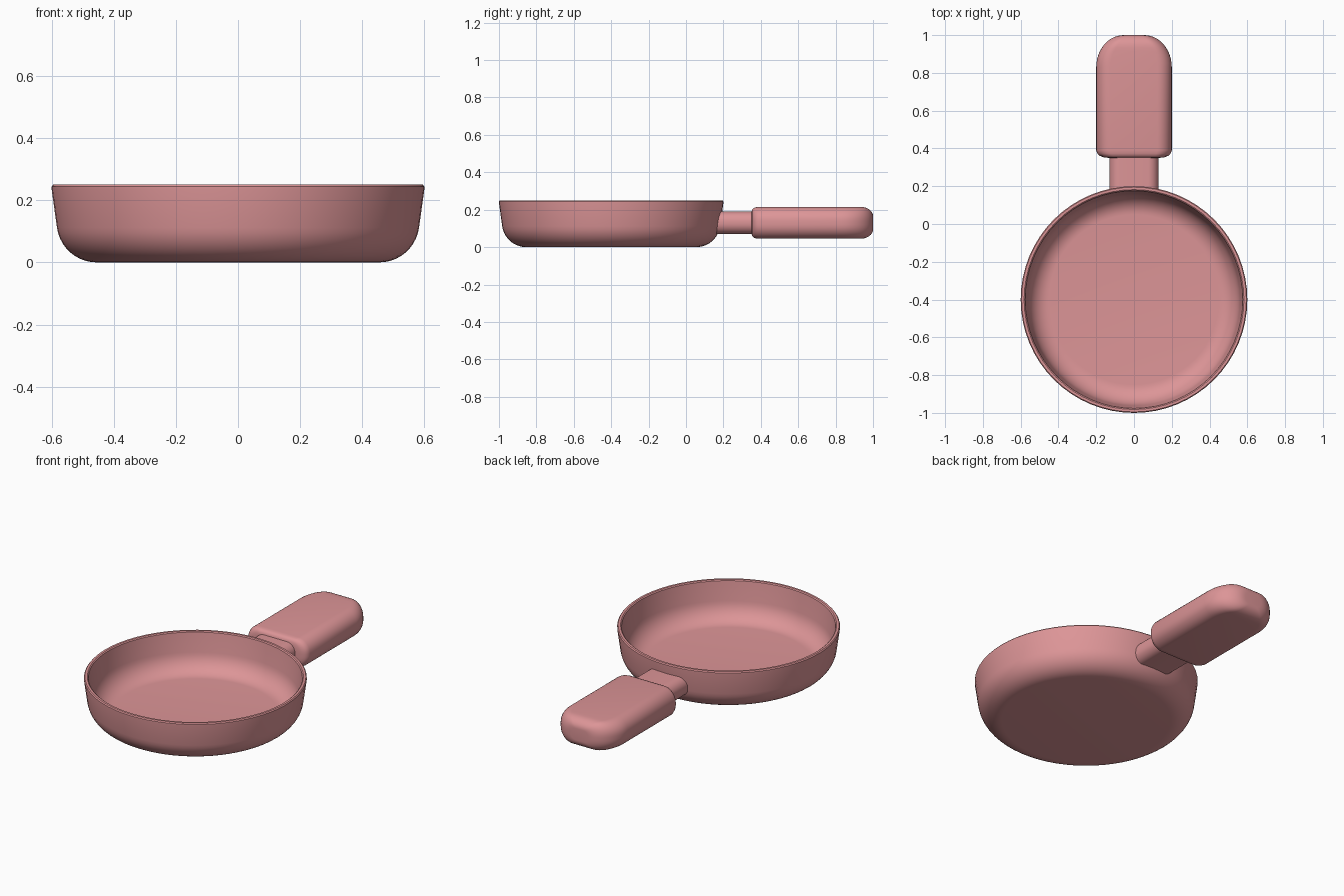
import bpy, bmesh, math

if "Cube" in bpy.data.objects:
    bpy.data.objects.remove(bpy.data.objects["Cube"])

mat = bpy.data.materials.new("pink")
mat.diffuse_color = (0.72, 0.30, 0.31, 1)
mat.use_nodes = True
mat.node_tree.nodes["Principled BSDF"].inputs["Base Color"].default_value = mat.diffuse_color
PAN_Y = -0.4


def finish(name, bm, angle=35):
    bmesh.ops.recalc_face_normals(bm, faces=bm.faces)
    me = bpy.data.meshes.new(name)
    bm.to_mesh(me)
    bm.free()
    ob = bpy.data.objects.new(name, me)
    bpy.context.collection.objects.link(ob)
    me.materials.append(mat)
    bpy.ops.object.select_all(action='DESELECT')
    ob.select_set(True)
    bpy.context.view_layer.objects.active = ob
    bpy.ops.object.shade_smooth_by_angle(angle=math.radians(angle))
    return ob


def skin(bm, rings):
    n = len(rings[0])
    for a, b in zip(rings, rings[1:]):
        for i in range(n):
            j = (i + 1) % n
            bm.faces.new((a[i], a[j], b[j], b[i]))


def lathe(name, profile, n=64):
    bm = bmesh.new()
    rings = []
    for r, z in profile:
        rings.append([bm.verts.new((r * math.cos(2 * math.pi * i / n),
                                    PAN_Y + r * math.sin(2 * math.pi * i / n), z))
                      for i in range(n)])
    skin(bm, rings)
    bm.faces.new(rings[0])
    bm.faces.new(rings[-1])
    return finish(name, bm)


def section(w, h, r, n=8):
    # rounded rectangle in x/z
    r = min(r, w, h)
    pts = []
    for q, (sx, sz) in enumerate(((1, 1), (-1, 1), (-1, -1), (1, -1))):
        for k in range(n + 1):
            a = math.pi / 2 * (q + k / n)
            pts.append((sx * (w - r) + r * math.cos(a), sz * (h - r) + r * math.sin(a)))
    return pts


def loft(name, stations, zc, wall=None, angle=40):
    bm = bmesh.new()
    rings = []
    for k, (y, w, h, r) in enumerate(stations):
        ring = []
        for x, z in section(w, h, r):
            yy = wall(x, z + zc) if wall and k == 0 else y
            ring.append(bm.verts.new((x, yy, z + zc)))
        rings.append(ring)
    skin(bm, rings)
    if not wall:
        bm.faces.new(rings[0])
    bm.faces.new(rings[-1])
    return finish(name, bm, angle)


def arc(cx, cz, rx, rz, n=10, end=82):
    # quarter bend from floor up to the flared wall
    return [(cx + rx * math.sin(math.radians(end * i / n)),
             cz - rz * math.cos(math.radians(end * i / n))) for i in range(n + 1)]


# pan: outer bend, flared wall, soft rim, inner wall and floor
outer = arc(0.455, 0.13, 0.129, 0.13)
inner = arc(0.45, 0.15, 0.112, 0.123)
rim = [(0.600, 0.236), (0.600, 0.244), (0.595, 0.25), (0.582, 0.25), (0.576, 0.245)]
lathe("pan", outer + rim + inner[::-1])


# neck: starts inside the curved pan wall
def pan_wall(x, z):
    r = 0.553 + 0.028 * (z - 0.07) / 0.12
    return PAN_Y + math.sqrt(r * r - x * x)


loft("handle_neck", [(0.16, 0.13, 0.06, 0.055), (0.40, 0.13, 0.06, 0.055)], 0.13, pan_wall)

# grip: chamfer-soft front, domed far end
W, H, R = 0.2, 0.085, 0.075
grip = [(0.35, 0.135, 0.055, 0.05), (0.353, 0.160, 0.069, 0.06), (0.361, 0.182, 0.079, 0.07),
        (0.373, 0.194, 0.083, R), (0.39, W, H, R), (0.83, W, H, R)]
for i in range(1, 13):
    t = math.pi / 2 * i / 12
    y = 0.83 + 0.17 * math.sin(t)
    d = max(0, (y - 0.935) / 0.065)
    h = 0.035 + 0.05 * math.sqrt(max(0, 1 - d * d))
    grip.append((y, 0.055 + 0.145 * math.cos(t), h, h * 0.88))
loft("handle_grip", grip, 0.13, angle=50)
